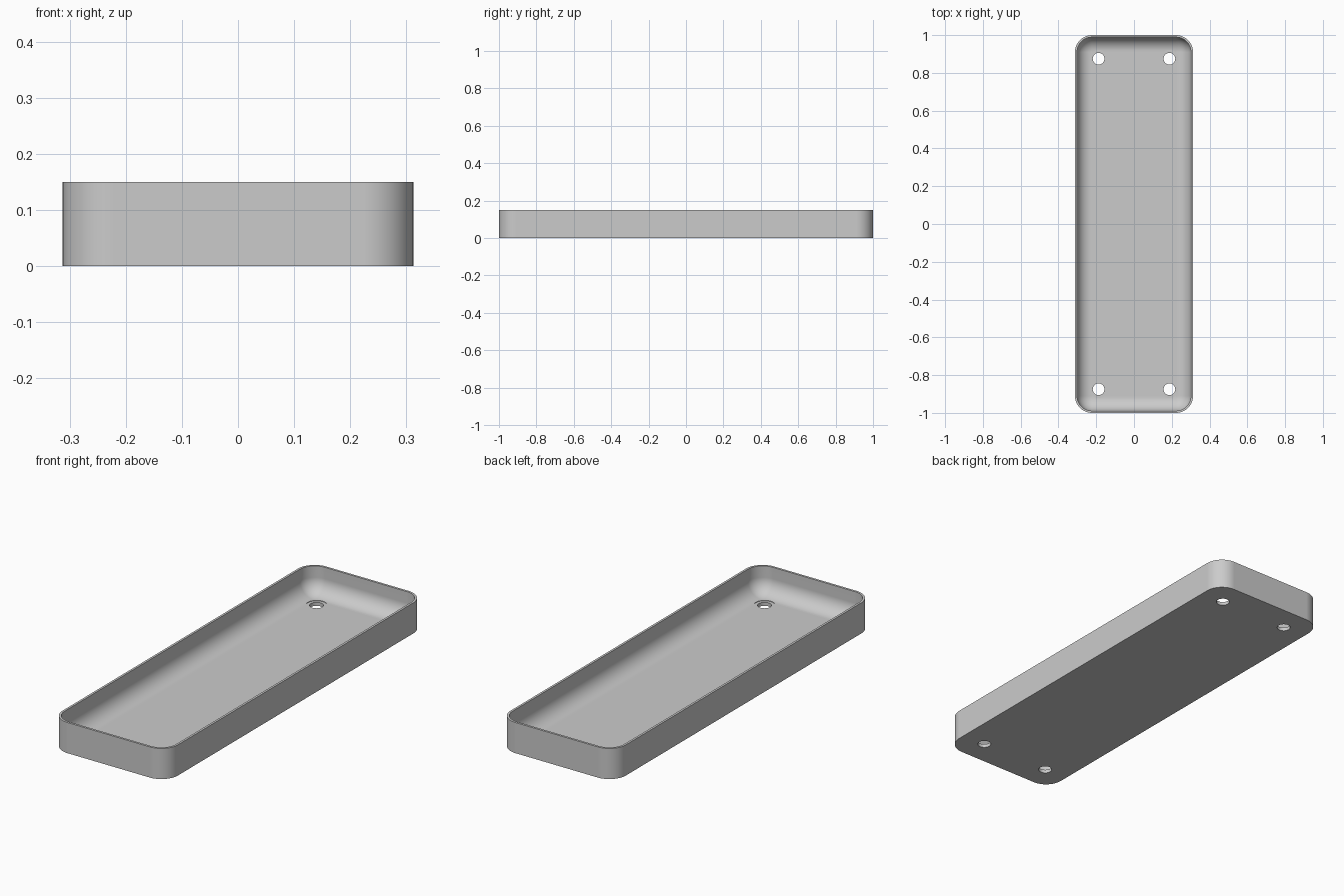
import bpy, bmesh
from math import cos, sin, pi

cube = bpy.data.objects.get("Cube")
if cube:
    bpy.data.objects.remove(cube, do_unlink=True)

HALF_X, HALF_Y, HEIGHT = 0.3125, 1.0, 0.15
CORNER, WALL, FLOOR, FILLET = 0.09, 0.011, 0.019, 0.075
ARC = 12

grey = bpy.data.materials.new("plain grey")
grey.use_nodes = True
grey.diffuse_color = (0.6, 0.6, 0.6, 1)
grey.node_tree.nodes["Principled BSDF"].inputs["Base Color"].default_value = (0.6, 0.6, 0.6, 1)


def make_object(name, bm):
    bmesh.ops.recalc_face_normals(bm, faces=bm.faces)
    mesh = bpy.data.meshes.new(name)
    bm.to_mesh(mesh)
    bm.free()
    mesh.materials.append(grey)
    obj = bpy.data.objects.new(name, mesh)
    bpy.context.collection.objects.link(obj)
    return obj


def loft(bm, rings):
    """Join rings of points into a closed skin with end caps."""
    loops = [[bm.verts.new(p) for p in ring] for ring in rings]
    for a, b in zip(loops, loops[1:]):
        for i in range(len(a)):
            j = (i + 1) % len(a)
            bm.faces.new((a[i], a[j], b[j], b[i]))
    bm.faces.new(loops[0])
    bm.faces.new(loops[-1])


def rounded_outline(inset, z):
    r = CORNER - inset
    points = []
    for k, (sx, sy) in enumerate([(1, 1), (-1, 1), (-1, -1), (1, -1)]):
        for i in range(ARC + 1):
            a = (k + i / ARC) * pi / 2
            points.append((sx * (HALF_X - CORNER) + r * cos(a),
                           sy * (HALF_Y - CORNER) + r * sin(a), z))
    return points


def circle(x, y, r, z, n=32):
    return [(x + r * cos(2 * pi * i / n), y + r * sin(2 * pi * i / n), z) for i in range(n)]


# Tray: outer wall, rim, inner wall, rounded inner foot and floor
rings = [rounded_outline(0, 0), rounded_outline(0, HEIGHT), rounded_outline(WALL, HEIGHT)]
for i in range(ARC + 1):
    a = i / ARC * pi / 2
    rings.append(rounded_outline(WALL + FILLET * (1 - cos(a)), FLOOR + FILLET * (1 - sin(a))))
bm = bmesh.new()
loft(bm, rings)
tray = make_object("tray", bm)

# Stepped cutters: screw hole with a shallow seat around it
bm = bmesh.new()
for x in (-0.1875, 0.1875):
    for y in (-0.875, 0.875):
        loft(bm, [circle(x, y, r, z) for r, z in
                  ((0.031, -0.05), (0.031, 0.017), (0.047, 0.017), (0.047, 0.1))])
cutter = make_object("screw_hole_cutter", bm)

cut = tray.modifiers.new("screw holes", "BOOLEAN")
cut.operation = "DIFFERENCE"
cut.solver = "EXACT"
cut.object = cutter

bpy.ops.object.select_all(action="DESELECT")
tray.select_set(True)
bpy.context.view_layer.objects.active = tray
bpy.ops.object.modifier_apply(modifier=cut.name)
bpy.data.objects.remove(cutter, do_unlink=True)

# Smooth corners and inner foot, flat floor, crisp rim
bpy.ops.object.shade_smooth_by_angle(angle=pi / 6)
normals = tray.modifiers.new("flat floor shading", "WEIGHTED_NORMAL")
normals.keep_sharp = True
